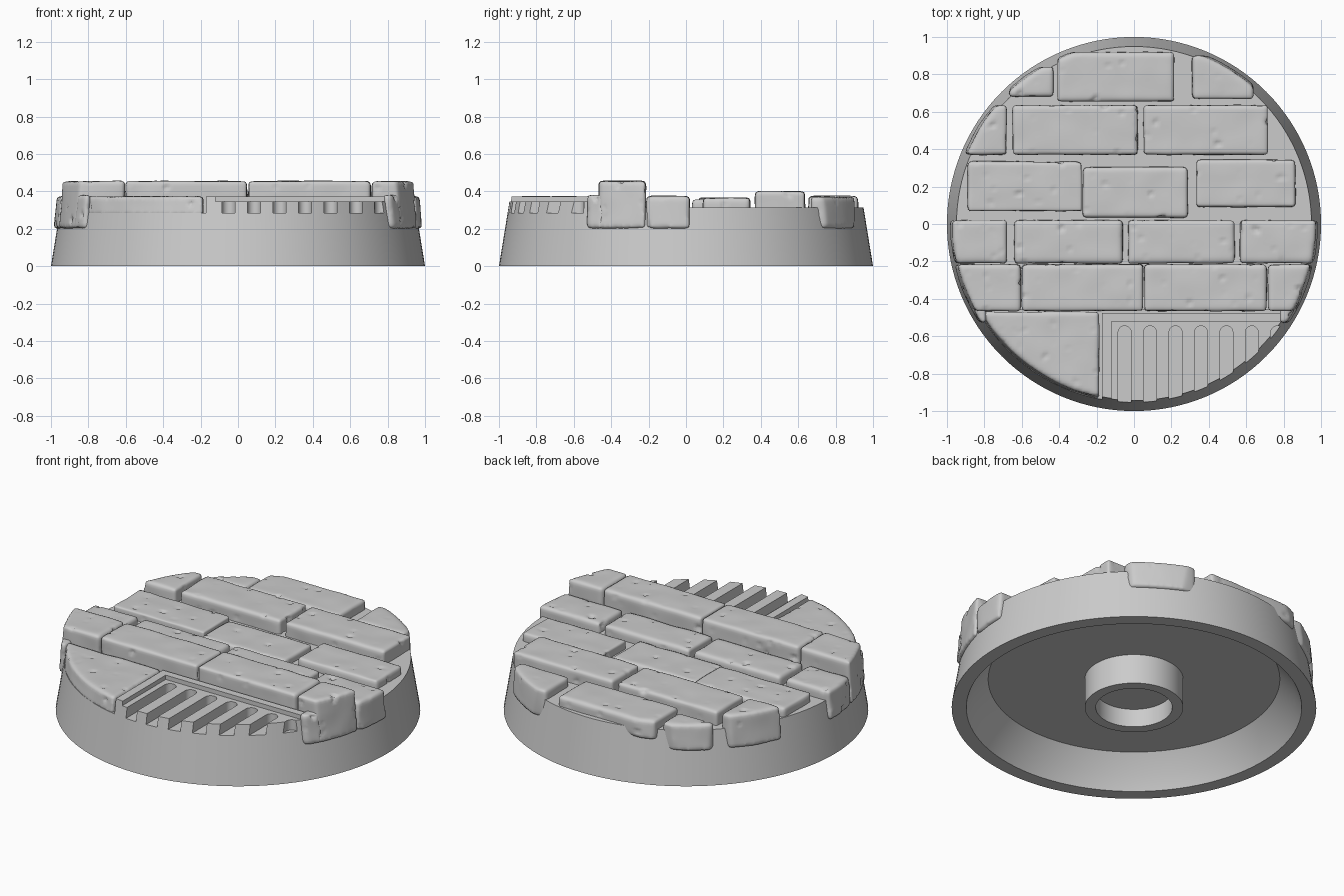
import bpy, bmesh, math
from mathutils import Vector, noise

if "Cube" in bpy.data.objects:
    bpy.data.objects.remove(bpy.data.objects["Cube"])

STONE = (0.6, 0.6, 0.6, 1)
stone = bpy.data.materials.new("stone_grey")
stone.use_nodes = True
stone.diffuse_color = STONE
stone.node_tree.nodes["Principled BSDF"].inputs["Base Color"].default_value = STONE


def finish(bm, name):
    bmesh.ops.remove_doubles(bm, verts=bm.verts[:], dist=1e-5)
    bmesh.ops.recalc_face_normals(bm, faces=bm.faces[:])
    mesh = bpy.data.meshes.new(name)
    bm.to_mesh(mesh)
    bm.free()
    mesh.materials.append(stone)
    obj = bpy.data.objects.new(name, mesh)
    bpy.context.scene.collection.objects.link(obj)
    return obj


def lathe(name, profile):
    """Turn a radius/height outline around the z axis."""
    bm = bmesh.new()
    verts = [bm.verts.new((r, 0, z)) for r, z in profile]
    edges = [bm.edges.new(pair) for pair in zip(verts, verts[1:])]
    bmesh.ops.spin(bm, geom=verts + edges, cent=(0, 0, 0), axis=(0, 0, 1),
                   angle=math.tau, steps=128)
    return finish(bm, name)


def prisms(name, outlines, z0, z1):
    """Extrude one or more flat outlines from z0 to z1."""
    bm = bmesh.new()
    for outline in outlines:
        face = bm.faces.new([bm.verts.new((x, y, z0)) for x, y in outline])
        top = bmesh.ops.extrude_face_region(bm, geom=[face])["geom"]
        for v in top:
            if isinstance(v, bmesh.types.BMVert):
                v.co.z = z1
    return finish(bm, name)


def rect(x0, x1, y0, y1):
    return [(x0, y0), (x1, y0), (x1, y1), (x0, y1)]


def cut(obj, cutter, operation):
    mod = obj.modifiers.new("cut", "BOOLEAN")
    mod.operation, mod.object, mod.solver = operation, cutter, "EXACT"


def bake(obj):
    """Replace the mesh with its modified result."""
    graph = bpy.context.evaluated_depsgraph_get()
    mesh = bpy.data.meshes.new_from_object(obj.evaluated_get(graph))
    obj.modifiers.clear()
    obj.data = mesh


def weather(obj, rounding):
    """Round the edges, then add gentle waves and small pits."""
    remesh = obj.modifiers.new("remesh", "REMESH")
    remesh.mode, remesh.voxel_size = "VOXEL", 0.014
    smooth = obj.modifiers.new("worn", "SMOOTH")
    smooth.factor, smooth.iterations = 0.5, rounding
    bake(obj)
    mesh = obj.data
    moves = []
    for v in mesh.vertices:
        wave = noise.noise(v.co * 8) * 0.004
        pit = max(0, noise.noise(v.co * 22 + Vector((7, 3, 1))) - 0.5) * 0.06
        moves.append(v.normal * (wave - pit))
    for v, move in zip(mesh.vertices, moves):
        v.co += move
    mesh.shade_smooth()


def smooth_by_angle(obj):
    bpy.ops.object.select_all(action="DESELECT")
    obj.select_set(True)
    bpy.context.view_layer.objects.active = obj
    bpy.ops.object.shade_smooth_by_angle(angle=math.radians(30))


def side(z):
    return 1 - 0.162 * z


# Hollow tapered base with a central socket underneath
FLOOR = 0.285
base = lathe("base", [(0, 0.11), (0.21, 0.11), (0.21, 0), (0.27, 0), (0.27, 0.18),
                      (0.8, 0.18), (0.88, 0.08), (0.92, 0), (1, 0),
                      (side(FLOOR), FLOOR), (0, FLOOR)])
smooth_by_angle(base)

# Cutters: flush with the base, and slightly proud of it for the bricks
flush = lathe("flush_cutter", [(0, 0), (1, 0), (side(0.6), 0.6), (0, 0.6)])
proud = lathe("proud_cutter", [(0, 0.1), (0.993, 0.1), (0.953, 0.6), (0, 0.6)])

# Mortar bed between the bricks
mortar = prisms("mortar_bed", [rect(-1.1, 1.1, -0.46, 1.1)], FLOOR - 0.02, 0.315)
cut(mortar, flush, "INTERSECT")
bake(mortar)
smooth_by_angle(mortar)

# Brick rows: front edge, back edge, top height, spans (left, right, hangs over rim)
ROWS = [
    (-0.465, -0.215, 0.455, [(-1.1, -0.605, 1), (-0.6, 0.05, 0), (0.055, 0.71, 0), (0.715, 1.1, 1)]),
    (-0.21, 0.02, 0.375, [(-1.1, -0.68, 1), (-0.64, -0.06, 0), (-0.03, 0.54, 0), (0.565, 1.1, 1)]),
    (0.37, 0.635, 0.4, [(-1.1, -0.68, 1), (-0.65, 0.02, 0), (0.05, 0.715, 0)]),
    (0.655, 0.92, 0.375, [(-0.41, 0.215, 0)]),
    (0.67, 0.9, 0.37, [(0.31, 0.64, 1)]),
    (0.68, 0.84, 0.36, [(-0.67, -0.43, 1)]),
    (0.07, 0.335, 0.365, [(-0.89, -0.28, 0)]),
    (0.035, 0.305, 0.355, [(-0.275, 0.285, 0)]),
    (0.09, 0.345, 0.365, [(0.335, 0.865, 0)]),
    (-0.53, -0.44, 0.38, [(-1.1, -0.79, 1), (0.78, 1.1, 1)]),
]
for row, (y0, y1, top, spans) in enumerate(ROWS, 1):
    for col, (x0, x1, hangs) in enumerate(spans, 1):
        brick = prisms(f"brick_{row}_{col}", [rect(x0, x1, y0, y1)],
                       0.2 if hangs else 0.26, top)
        cut(brick, proud, "INTERSECT")
        weather(brick, 6)

# Pavement slab at the front
slab = prisms("pavement_slab", [rect(-1.1, -0.185, -1.1, -0.47)], 0.27, 0.373)
cut(slab, flush, "INTERSECT")
weather(slab, 2)

# Raised kerb around the drain
kerb = prisms("drain_kerb", [[(-0.17, -1.1), (-0.12, -1.1), (-0.12, -0.52),
                              (1.1, -0.52), (1.1, -0.475), (-0.17, -0.475)]],
              FLOOR - 0.01, 0.373)
cut(kerb, flush, "INTERSECT")
bake(kerb)
smooth_by_angle(kerb)


# Drain grate with round-ended slots running out to the rim
def slot(x, half=0.035, end=-0.58):
    arc = [math.pi * i / 10 for i in range(11)]
    return ([(x + half * math.cos(a), end + half * math.sin(a)) for a in arc]
            + [(x - half, -1.2), (x + half, -1.2)])


grate = prisms("drain_grate", [rect(-0.122, 1.1, -1.1, -0.518)], FLOOR - 0.01, 0.347)
slots = prisms("slot_cutter", [slot(-0.05 + 0.136 * i) for i in range(7)], 0.2, 0.5)
cut(grate, flush, "INTERSECT")
cut(grate, slots, "DIFFERENCE")
bake(grate)
smooth_by_angle(grate)

# The cutters have done their work
for helper in (flush, proud, slots):
    bpy.data.objects.remove(helper)
